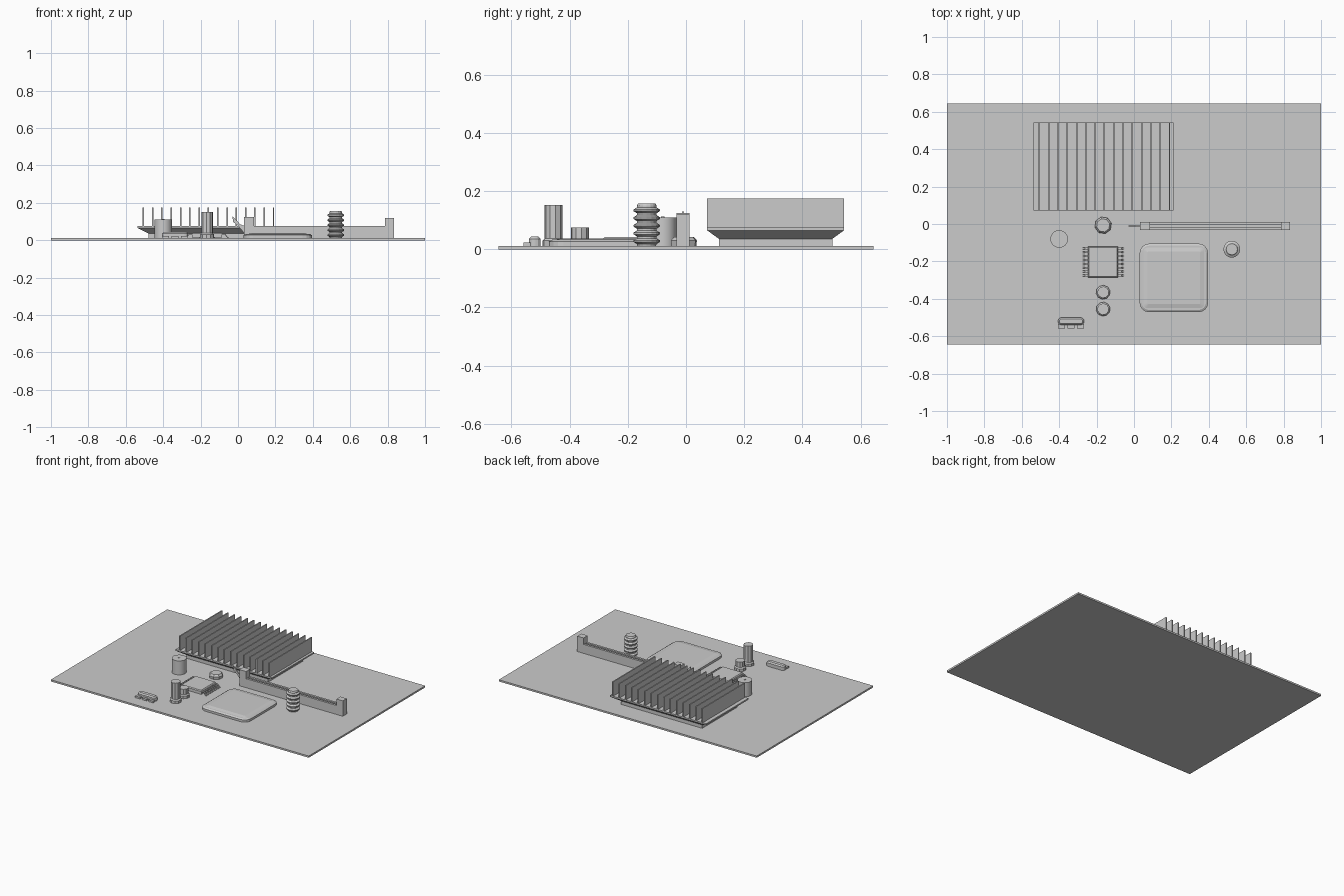
import bpy, bmesh, math

if "Cube" in bpy.data.objects:
    bpy.data.objects.remove(bpy.data.objects["Cube"])

grey = bpy.data.materials.new("plain grey")
grey.diffuse_color = (0.6, 0.6, 0.6, 1)
grey.use_nodes = True
grey.node_tree.nodes["Principled BSDF"].inputs["Base Color"].default_value = grey.diffuse_color
TOP = 0.012  # upper surface of the board


def finish(name, bm, smooth=False):
    bmesh.ops.recalc_face_normals(bm, faces=bm.faces)
    me = bpy.data.meshes.new(name)
    bm.to_mesh(me)
    bm.free()
    me.materials.append(grey)
    ob = bpy.data.objects.new(name, me)
    bpy.context.collection.objects.link(ob)
    if smooth:
        bpy.context.view_layer.objects.active = ob
        ob.select_set(True)
        bpy.ops.object.shade_smooth_by_angle(angle=math.radians(35))
        ob.select_set(False)
    return ob


def loft(name, rings, smooth=False):
    """Closed solid through a list of equal-length point rings."""
    bm = bmesh.new()
    vs = [[bm.verts.new(p) for p in r] for r in rings]
    n = len(vs[0])
    for a, b in zip(vs, vs[1:]):
        for i in range(n):
            j = (i + 1) % n
            bm.faces.new((a[i], a[j], b[j], b[i]))
    bm.faces.new(vs[0][::-1])
    bm.faces.new(vs[-1])
    return finish(name, bm, smooth)


def rect(x0, x1, y0, y1, z, r=0.0, seg=4):
    """Rectangle ring with optional rounded corners."""
    if r == 0:
        return [(x0, y0, z), (x1, y0, z), (x1, y1, z), (x0, y1, z)]
    pts = []
    for k, (cx, cy) in enumerate([(x1 - r, y1 - r), (x0 + r, y1 - r), (x0 + r, y0 + r), (x1 - r, y0 + r)]):
        for i in range(seg + 1):
            a = math.pi / 2 * (k + i / seg)
            pts.append((cx + r * math.cos(a), cy + r * math.sin(a), z))
    return pts


def box(name, x0, x1, y0, y1, z0, z1):
    return loft(name, [rect(x0, x1, y0, y1, z0), rect(x0, x1, y0, y1, z1)])


def lathe(name, x, y, profile, n, turn=0.0, smooth=False):
    return loft(name, [[(x + r * math.cos(turn + math.tau * i / n), y + r * math.sin(turn + math.tau * i / n), z)
                        for i in range(n)] for r, z in profile], smooth)


def extrude_xz(name, pts, y0, y1):
    return loft(name, [[(x, y, z) for x, z in pts] for y in (y0, y1)])


# Board
box("board", -1, 1, -0.645, 0.645, 0, TOP)

# Heat sink: pedestal flaring into a plate, with upright fins
cx, cy = -0.163, 0.308
loft("heat_sink_base", [rect(cx - w, cx + w, cy - d, cy + d, z) for w, d, z in
                        [(0.315, 0.195, TOP), (0.315, 0.195, 0.036), (0.373, 0.235, 0.065), (0.373, 0.235, 0.075)]])
for i in range(15):
    x = -0.506 + 0.0497 * i
    box("heat_sink_fin", x - 0.004, x + 0.004, cy - 0.235, cy + 0.235, 0.074, 0.175)

# Round capacitor with a small raised dot
lathe("round_capacitor", -0.4, -0.08, [(0.047, TOP), (0.047, 0.11)], 32, smooth=True)
lathe("capacitor_dot", -0.4, -0.08, [(0.006, 0.1), (0.006, 0.113)], 12)

# Faceted capacitors
lathe("low_capacitor", -0.165, -0.007,
      [(0.044, TOP), (0.046, 0.03), (0.036, 0.042)], 8, 0.25)
lathe("middle_capacitor", -0.165, -0.365,
      [(0.038, TOP), (0.038, 0.03), (0.031, 0.038), (0.031, 0.075)], 10, 0.2)
lathe("tall_capacitor", -0.165, -0.455,
      [(0.038, TOP), (0.038, 0.03), (0.031, 0.038), (0.031, 0.152)], 10, 0.2)

# Ribbed coil
coil = [(0.032, TOP)]
for i in range(5):
    z = 0.018 + 0.0265 * i
    coil += [(0.034, z), (0.045, z + 0.007), (0.045, z + 0.013), (0.034, z + 0.02)]
coil += [(0.034, 0.15), (0.03, 0.157)]
lathe("ribbed_coil", 0.523, -0.135, coil, 16)

# Chip with bent legs along both sides
loft("chip_body", [rect(-0.245, -0.085, -0.285, -0.12, 0.016), rect(-0.245, -0.085, -0.285, -0.12, 0.036),
                   rect(-0.24, -0.09, -0.28, -0.125, 0.042)])
for side in (-1, 1):
    leg = [(-0.165 + side * dx, z) for dx, z in
           [(0.078, 0.03), (0.095, 0.03), (0.108, TOP), (0.115, TOP), (0.115, 0.016), (0.11, 0.018), (0.097, 0.036), (0.078, 0.036)]]
    for i in range(8):
        y = -0.275 + 0.0207 * i
        extrude_xz("chip_leg", leg, y - 0.005, y + 0.005)

# Processor: rounded base with a raised bevelled lid
def square(h, z, r):
    return rect(0.213 - h, 0.213 + h, -0.288 - h, -0.288 + h, z, r)

loft("processor_base", [square(0.183, TOP, 0.05), square(0.183, 0.027, 0.05), square(0.172, 0.033, 0.04)])
loft("processor_lid", [square(0.162, 0.03, 0.02), square(0.162, 0.033, 0.02), square(0.14, 0.038, 0.005)])

# Card slot: grooved bar between two end posts
y0, y1 = -0.032, 0.012
bar = [(y0, TOP), (y1, TOP), (y1, 0.075), (-0.003, 0.075), (-0.003, 0.055), (-0.017, 0.055), (-0.017, 0.075), (y0, 0.075)]
loft("card_slot", [[(x, y, z) for y, z in bar] for x in (0.08, 0.79)])
box("slot_post_left", 0.033, 0.085, y0, y1, TOP, 0.125)
box("slot_post_right", 0.785, 0.835, y0, y1, TOP, 0.12)

# Release lever leaning out of the left post
extrude_xz("slot_lever", [(0.04, 0.075), (0.012, 0.085), (-0.03, 0.13), (-0.026, 0.098), (0.0, 0.078), (0.04, 0.03)],
           -0.013, -0.007)

# Small three-legged part
loft("small_part_body", [rect(-0.406 + i, -0.267 - i, -0.54 + i, -0.5 - i, z, 0.018 - i, 3) for i, z in
                         [(0, TOP), (0, 0.036), (0.008, 0.044)]])
for x in (-0.388, -0.337, -0.286):
    box("small_part_leg", x - 0.018, x + 0.018, -0.558, -0.535, TOP, 0.024)
